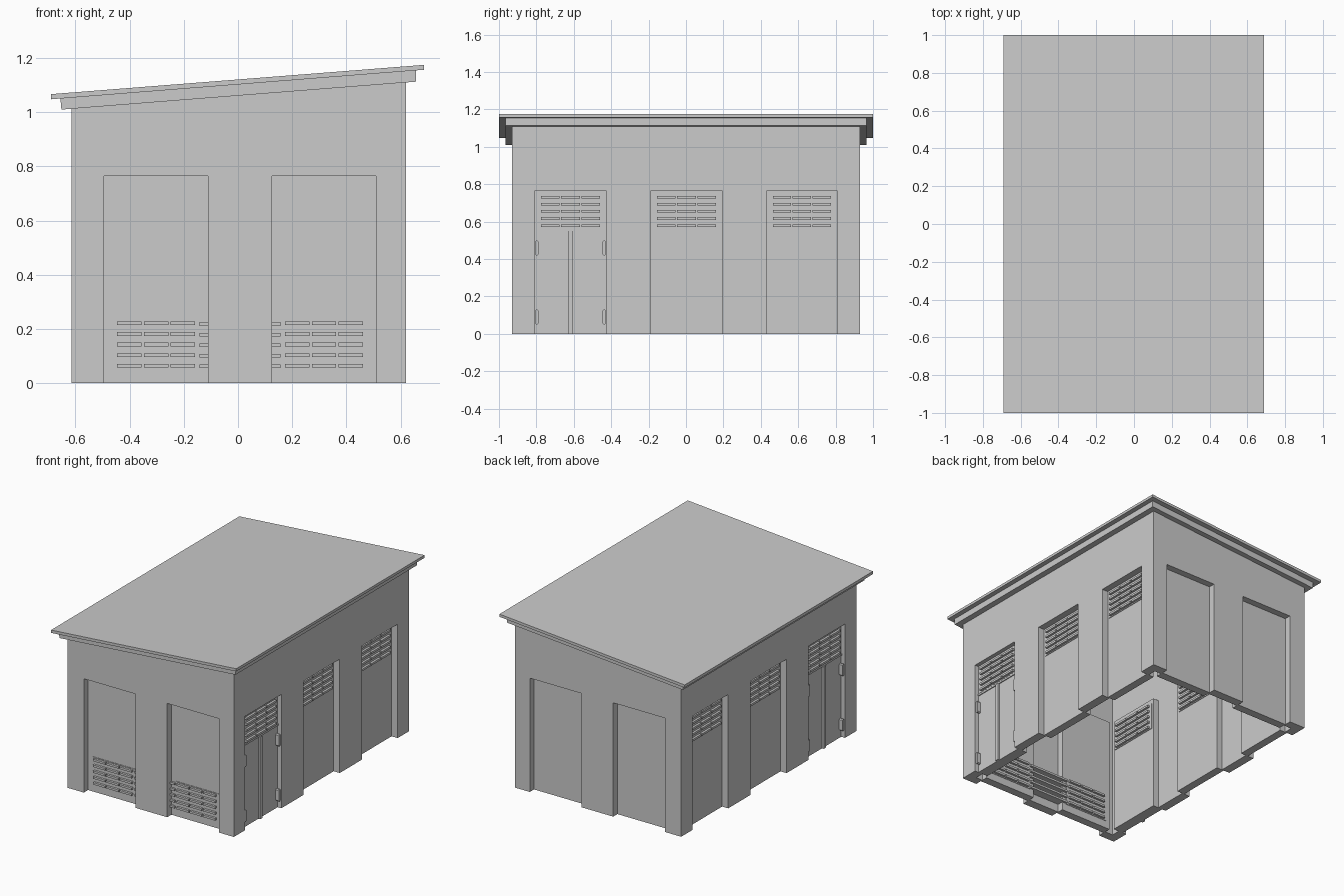
import bpy
import bmesh

cube = bpy.data.objects.get("Cube")
if cube:
    bpy.data.objects.remove(cube, do_unlink=True)

GREY = (0.6, 0.6, 0.6, 1)
mat = bpy.data.materials.new("plain grey")
mat.use_nodes = True
mat.diffuse_color = GREY
mat.node_tree.nodes["Principled BSDF"].inputs["Base Color"].default_value = GREY

# Wall frames: u runs along the wall, d is depth inward from its outer face
PLACE = {
    "front": lambda u, d, z: (u, -0.93 + d, z),
    "back": lambda u, d, z: (u, 0.93 - d, z),
    "right": lambda u, d, z: (-0.615 + d, u, z),
    "left": lambda u, d, z: (0.62 - d, u, z),
}
THICK, NICHE_TOP = 0.06, 0.765
RECESS, PANEL_BACK = 0.045, 0.1


def prism(bm, outline, d0, d1, place):
    """Extrude a (u, z) outline between two depths."""
    a = [bm.verts.new(place(u, d0, z)) for u, z in outline]
    b = [bm.verts.new(place(u, d1, z)) for u, z in outline]
    bm.faces.new(a)
    bm.faces.new(b[::-1])
    for i in range(len(a)):
        j = (i + 1) % len(a)
        bm.faces.new((a[j], a[i], b[i], b[j]))


def box(bm, u0, u1, d0, d1, z0, z1, place):
    prism(bm, [(u0, z0), (u1, z0), (u1, z1), (u0, z1)], d0, d1, place)


def finish(name, bm):
    bmesh.ops.recalc_face_normals(bm, faces=bm.faces)
    mesh = bpy.data.meshes.new(name)
    bm.to_mesh(mesh)
    bm.free()
    mesh.materials.append(mat)
    obj = bpy.data.objects.new(name, mesh)
    bpy.context.collection.objects.link(obj)


def wall(side, u0, u1, top0, top1, niches):
    """Wall slab notched at the foot by its niches."""
    outline = [(u0, top0), (u0, 0)]
    for a, b in niches:
        outline += [(a, 0), (a, NICHE_TOP), (b, NICHE_TOP), (b, 0)]
    outline += [(u1, 0), (u1, top1)]
    bm = bmesh.new()
    prism(bm, outline, 0, THICK, PLACE[side])
    finish(side + "_wall", bm)


def panel(name, side, niche, depth):
    bm = bmesh.new()
    box(bm, *niche, depth, PANEL_BACK, 0, NICHE_TOP + 0.01, PLACE[side])
    finish(name, bm)


def louvre(name, side, u0, u1, z0, z1, d0, d1):
    """Raised plate with five rows of slats in three bays, on both faces."""
    bm = bmesh.new()
    place = PLACE[side]
    box(bm, u0, u1, d0, d1, z0, z1, place)
    bay = (u1 - u0 - 0.03) / 3
    step = (z1 - z0 - 0.028) / 4
    for row in range(5):
        z = z0 + 0.014 + row * step
        for col in range(3):
            u = u0 + 0.015 + col * bay
            box(bm, u + 0.004, u + bay - 0.004, d0 - 0.015, d1 + 0.015,
                z - 0.007, z + 0.007, place)
    finish(name, bm)


# Short walls with two niches each, following the roof slope
END_NICHES = [(-0.495, -0.11), (0.125, 0.51)]
for side in ("front", "back"):
    wall(side, -0.615, 0.62, 1.03, 1.13, END_NICHES)
    for i, niche in enumerate(END_NICHES):
        panel(f"{side}_panel_{i + 1}", side, niche, RECESS)

# Low vents on the front, joined by long slats behind the middle pier
for i, (a, b) in enumerate([(-0.465, -0.14), (0.155, 0.48)]):
    louvre(f"front_vent_{i + 1}", "front", a, b, 0.05, 0.235, 0.042, 0.103)
bm = bmesh.new()
for row in range(5):
    z = 0.06 + row * 0.039
    box(bm, -0.142, 0.157, 0.032, 0.115, z - 0.005, z + 0.009, PLACE["front"])
finish("front_long_slats", bm)

# Long walls: a double door toward the front and two vented niches
SIDE_NICHES = [(-0.81, -0.425), (-0.19, 0.195), (0.43, 0.81)]
for side, top in (("right", 1.03), ("left", 1.13)):
    place = PLACE[side]
    wall(side, -0.87, 0.87, top, top, SIDE_NICHES)
    for i, niche in enumerate(SIDE_NICHES):
        depth = 0.028 if i == 0 else RECESS
        panel(f"{side}_panel_{i + 1}", side, niche, depth)
        louvre(f"{side}_vent_{i + 1}", side, niche[0] + 0.015, niche[1] - 0.015,
               0.565, 0.745, depth - 0.004, PANEL_BACK + 0.004)

    # Door: transom, centre strip and hinges
    a, b = SIDE_NICHES[0]
    bm = bmesh.new()
    box(bm, a, b, 0.022, 0.03, 0.55, 0.562, place)
    box(bm, -0.63, -0.606, 0.015, 0.03, 0, 0.55, place)
    finish(side + "_door_trim", bm)
    bm = bmesh.new()
    for u in (a + 0.003, b - 0.021):
        for z in (0.05, 0.42):
            c = 0.006
            prism(bm, [(u + c, z), (u + 0.018 - c, z), (u + 0.018, z + c),
                       (u + 0.018, z + 0.08 - c), (u + 0.018 - c, z + 0.08),
                       (u + c, z + 0.08), (u, z + 0.08 - c), (u, z + c)],
                  0.004, 0.03, place)
    finish(side + "_door_hinges", bm)

# Sloping roof: overhanging sheet on a thicker board
for name, outline, half in (
    ("roof_sheet", [(-0.69, 1.048), (0.687, 1.157), (0.687, 1.175), (-0.69, 1.067)], 1.0),
    ("roof_board", [(-0.652, 1.01), (0.657, 1.113), (0.657, 1.157), (-0.656, 1.053)], 0.965),
):
    bm = bmesh.new()
    prism(bm, outline, -half, half, lambda u, d, z: (u, d, z))
    finish(name, bm)
